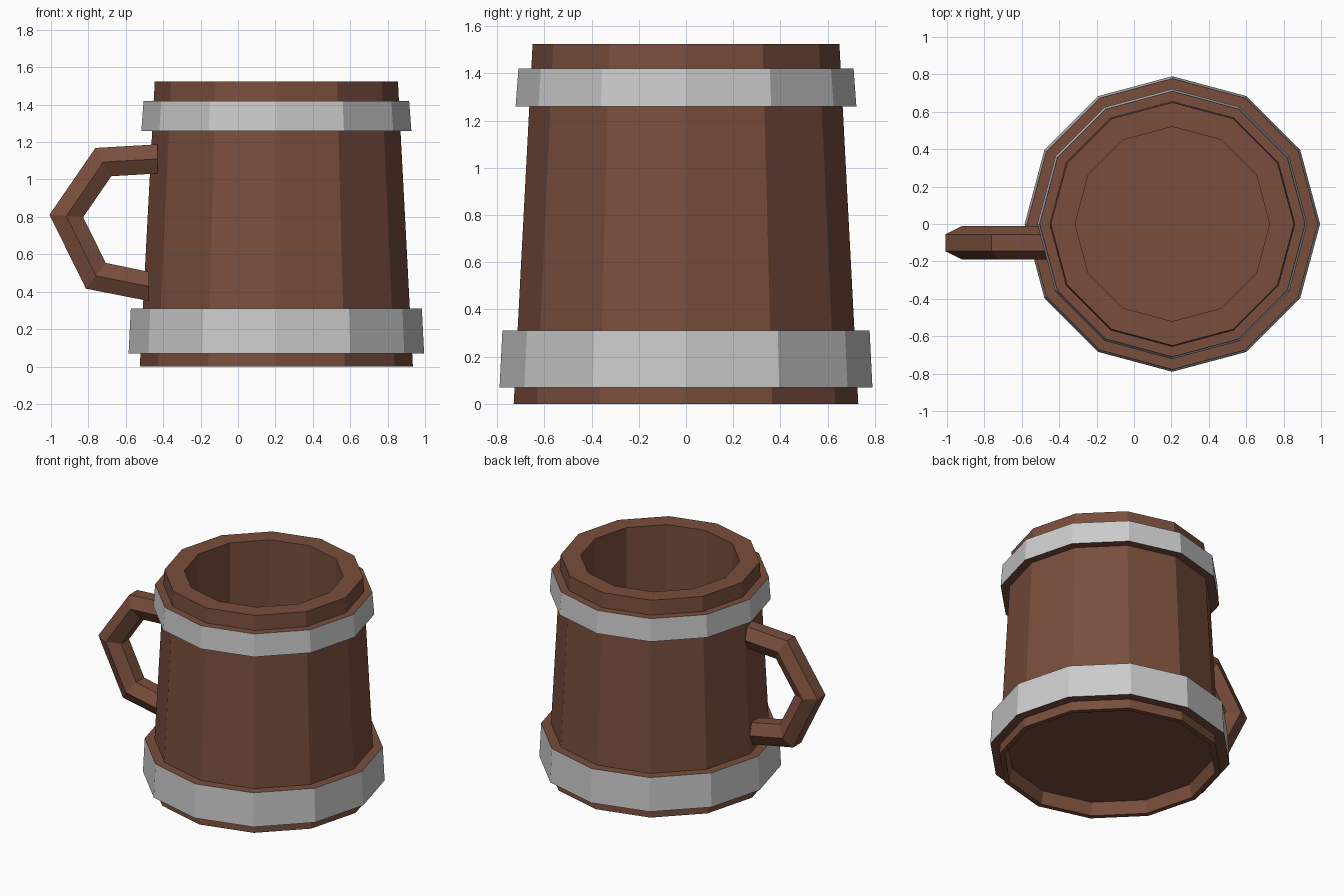
import bpy, bmesh
from math import cos, sin, pi
from mathutils import Vector

if "Cube" in bpy.data.objects:
    bpy.data.objects.remove(bpy.data.objects["Cube"])

CX, SIDES = 0.205, 12


def material(name, color):
    m = bpy.data.materials.new(name)
    m.diffuse_color = (*color, 1)
    m.use_nodes = True
    m.node_tree.nodes["Principled BSDF"].inputs["Base Color"].default_value = m.diffuse_color
    return m


wood = material("wood", (0.19, 0.076, 0.045))
metal = material("metal", (0.6, 0.6, 0.6))


def finish(name, bm, mats):
    bmesh.ops.recalc_face_normals(bm, faces=bm.faces)
    me = bpy.data.meshes.new(name)
    bm.to_mesh(me)
    bm.free()
    for m in mats:
        me.materials.append(m)
    ob = bpy.data.objects.new(name, me)
    bpy.context.collection.objects.link(ob)
    return ob


def bridge(bm, rings, mat_ids=None):
    for i, (a, b) in enumerate(zip(rings, rings[1:])):
        n = len(a)
        for k in range(n):
            f = bm.faces.new((a[k], a[(k + 1) % n], b[(k + 1) % n], b[k]))
            f.material_index = mat_ids[i] if mat_ids else 0


def lathe(name, profile, mats, mat_ids=None, caps=False, closed=False):
    bm = bmesh.new()
    rings = [[bm.verts.new((CX + r * cos(2 * pi * k / SIDES), r * sin(2 * pi * k / SIDES), z))
              for k in range(SIDES)] for r, z in profile]
    bridge(bm, rings + rings[:1] if closed else rings, mat_ids)
    if caps:
        bm.faces.new(rings[0])
        bm.faces.new(rings[-1])
    return finish(name, bm, mats)


# Mug body: recessed base, tapered wall, thick rim, hollow inside
lathe("mug_body", [(0.675, 0.09), (0.695, 0), (0.73, 0), (0.65, 1.525),
                   (0.52, 1.525), (0.52, 0.15)], [wood], caps=True)


# Hoops: metal outside, wooden ledges above and below
def hoop(name, z0, r0, z1, r1):
    wall = lambda z: 0.73 - 0.08 * z / 1.525 - 0.005
    lathe(name, [(wall(z0), z0), (r0, z0), (r1, z1), (wall(z1), z1)],
          [wood, metal], [0, 1, 0, 0], closed=True)


hoop("lower_hoop", 0.07, 0.79, 0.31, 0.778)
hoop("upper_hoop", 1.26, 0.722, 1.42, 0.71)

# Handle: hexagonal bar mitred along a bent path
path = [Vector((x, -0.1, z)) for x, z in
        [(-0.43, 1.11), (-0.72, 1.093), (-0.918, 0.805), (-0.76, 0.485), (-0.475, 0.428)]]
side = Vector((0, 1, 0))
bm = bmesh.new()
rings = []
for i, p in enumerate(path):
    d0 = (p - path[max(i - 1, 0)]).normalized()
    d1 = (path[min(i + 1, len(path) - 1)] - p).normalized()
    if i in (0, len(path) - 1):
        out = Vector((0, 0, 1 if i == 0 else -1))   # ends cut upright against the wall
    else:
        n0, n1 = d0.cross(side), d1.cross(side)
        out = (n0 + n1).normalized()
        out /= out.dot(n0)
        if out.dot(p - Vector((-0.5, -0.1, 0.8))) < 0:
            out.negate()
    rings.append([bm.verts.new(p + side * 0.09 * cos(k * pi / 3) + out * 0.09 * sin(k * pi / 3))
                  for k in range(6)])
bridge(bm, rings)
bm.faces.new(rings[0])
bm.faces.new(rings[-1])
finish("handle", bm, [wood])
